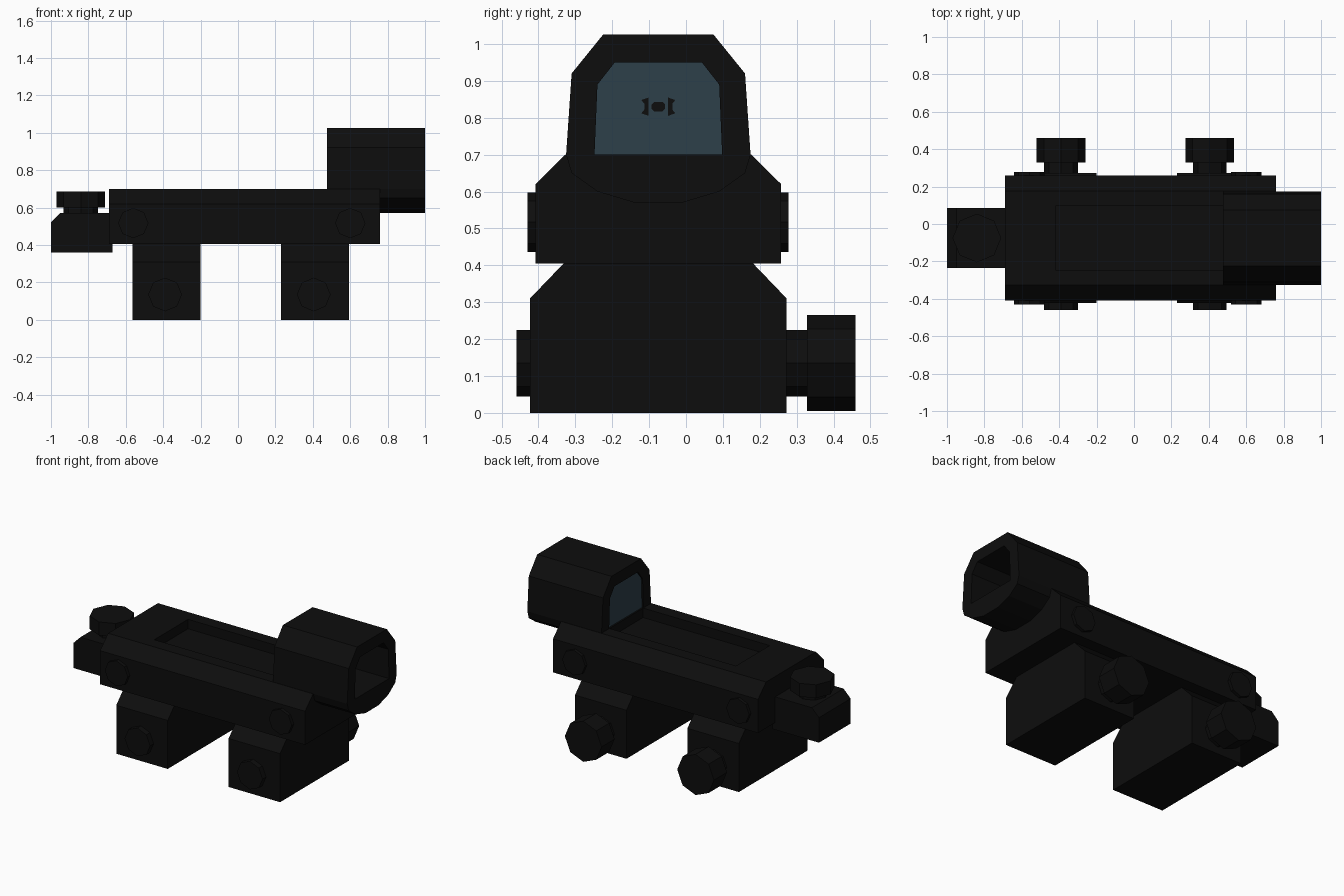
import bpy, bmesh
from math import pi
from mathutils import Matrix, Vector

cube = bpy.data.objects.get("Cube")
if cube:
    bpy.data.objects.remove(cube, do_unlink=True)

CY = -0.075  # centre line of the sight across y


def material(name, rgb):
    mat = bpy.data.materials.new(name)
    mat.use_nodes = True
    mat.diffuse_color = (*rgb, 1)
    mat.node_tree.nodes["Principled BSDF"].inputs["Base Color"].default_value = (*rgb, 1)
    return mat


black = material("matte black", (0.004, 0.004, 0.004))
glass = material("blue grey glass", (0.027, 0.05, 0.067))


def finish(name, bm, mat):
    bmesh.ops.recalc_face_normals(bm, faces=bm.faces)
    mesh = bpy.data.meshes.new(name)
    bm.to_mesh(mesh)
    bm.free()
    mesh.materials.append(mat)
    obj = bpy.data.objects.new(name, mesh)
    bpy.context.scene.collection.objects.link(obj)
    return obj


def extrude(name, points, direction, mat=black):
    """Extrude a closed 3D outline along a direction."""
    bm = bmesh.new()
    face = bm.faces.new([bm.verts.new(p) for p in points])
    new = bmesh.ops.extrude_face_region(bm, geom=[face])["geom"]
    verts = [v for v in new if isinstance(v, bmesh.types.BMVert)]
    bmesh.ops.translate(bm, verts=verts, vec=Vector(direction))
    return finish(name, bm, mat)


def prism_x(name, outline, x0, x1, mat=black):
    """Extrude a (y offset, z) outline from x0 to x1."""
    return extrude(name, [(x0, CY + y, z) for y, z in outline], (x1 - x0, 0, 0), mat)


def mirrored(half):
    """Complete a right half outline, mirrored across the centre line."""
    return half + [(-y, z) for y, z in reversed(half)]


def octagon(name, centre, radius, length, axis):
    """Eight-sided disc with corners on its axes."""
    bm = bmesh.new()
    bmesh.ops.create_cone(bm, cap_ends=True, segments=8, radius1=radius,
                          radius2=radius, depth=length)
    turn = Matrix.Rotation(pi / 2, 4, "X") if axis == "Y" else Matrix()
    bmesh.ops.transform(bm, matrix=Matrix.Translation(centre) @ turn, verts=bm.verts)
    return finish(name, bm, black)


def disc_y(name, x, z, radius, y0, y1):
    return octagon(name, (x, (y0 + y1) / 2, z), radius, y1 - y0, "Y")


# Main body with a long recess in its top
body = prism_x("body", mirrored([(0.333, 0.405), (0.333, 0.62), (0.252, 0.70)]), -0.69, 0.76)
cutter = prism_x("recess_cutter", mirrored([(0.17, 0.64), (0.17, 0.80)]), -0.42, 0.50)
cutter.hide_render = True
cutter.hide_set(True)
cut = body.modifiers.new("recess", "BOOLEAN")
cut.operation = "DIFFERENCE"
cut.solver = "EXACT"
cut.object = cutter

# Hood: arch over the window and rounded keel below it
outer = [(0.25, 0.70), (0.235, 0.92), (0.15, 1.025)]
inner = [(0.173, 0.70), (0.165, 0.89), (0.118, 0.95)]
prism_x("hood_arch", mirrored(outer) + mirrored(inner)[::-1], 0.475, 1.0)
keel = [(0.065, 0.57), (0.165, 0.60), (0.235, 0.65), (0.25, 0.70)]
prism_x("hood_keel", mirrored(keel), 0.475, 1.0)

# Lens and painted aiming mark
prism_x("lens", mirrored(inner), 0.485, 0.493, glass)
prism_x("aiming_dot", mirrored([(0.011, 0.817), (0.018, 0.824), (0.018, 0.836), (0.011, 0.843)]),
        0.493, 0.496)
bracket = [(0.026, 0.805), (0.046, 0.812), (0.038, 0.822), (0.038, 0.838),
           (0.046, 0.848), (0.026, 0.855)]
for side, label in ((1, "left"), (-1, "right")):
    prism_x("aiming_bracket_" + label, [(side * y, z) for y, z in bracket], 0.493, 0.496)

# Two clamps with a bolt head in front and a thumb knob behind
clamp = mirrored([(0.348, 0), (0.348, 0.31), (0.252, 0.41)])
for x, label in ((-0.383, "rear"), (0.412, "fore")):
    prism_x(label + "_clamp", clamp, x - 0.182, x + 0.182)
    knob_x = x - 0.007
    disc_y(label + "_bolt_head", knob_x, 0.135, 0.09, -0.46, -0.40)
    disc_y(label + "_knob_stem", knob_x, 0.135, 0.09, 0.25, 0.34)
    disc_y(label + "_knob", knob_x, 0.135, 0.13, 0.328, 0.46)

# Cross pins through the body sides
for x, label in ((-0.56, "rear"), (0.60, "fore")):
    disc_y(label + "_cross_pin", x, 0.517, 0.081, -0.43, 0.278)

# Adjuster housing and turret at the rear end
housing = [(-1, 0.36), (-0.672, 0.36), (-0.672, 0.57), (-0.95, 0.57), (-1, 0.52)]
extrude("adjuster_housing", [(x, CY - 0.16, z) for x, z in housing], (0, 0.32, 0))
octagon("adjuster_stem", (-0.84, CY, 0.585), 0.092, 0.05, "Z")
octagon("adjuster_turret", (-0.84, CY, 0.643), 0.13, 0.085, "Z")
